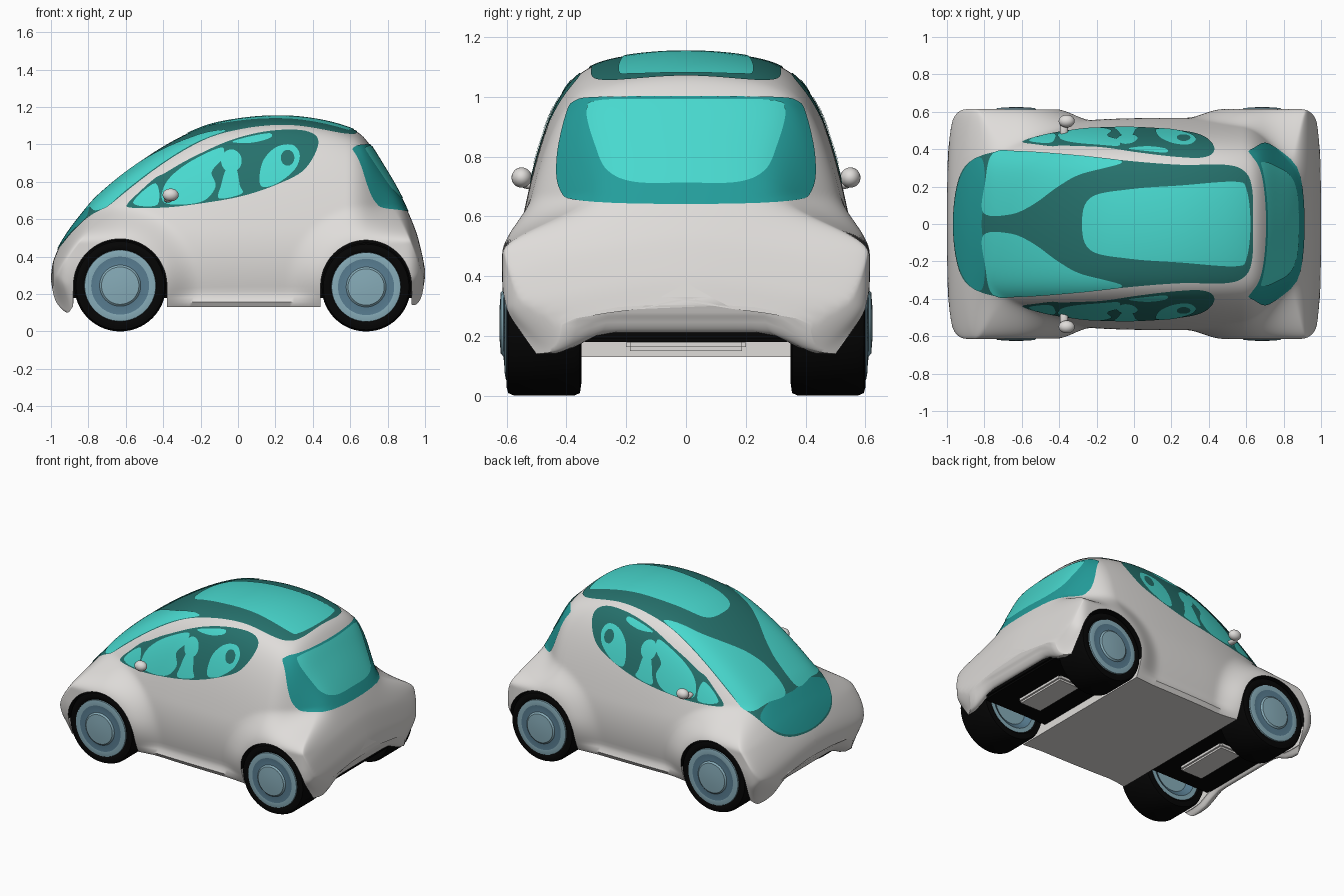
import bpy, bmesh, math
from mathutils import Vector

if "Cube" in bpy.data.objects:
    bpy.data.objects.remove(bpy.data.objects["Cube"])

def material(name, r, g, b):
    m = bpy.data.materials.new(name)
    m.diffuse_color = (r, g, b, 1)
    m.use_nodes = True
    m.node_tree.nodes["Principled BSDF"].inputs["Base Color"].default_value = m.diffuse_color
    return m

WHITE = material("body_white", .74, .72, .70)
LIGHT = material("glass_light_teal", .065, .69, .62)
MID = material("glass_mid_teal", .017, .34, .33)
DARK = material("glass_dark_teal", .019, .165, .15)
BLACK = material("tyre_black", .0015, .0015, .0015)
RIM = material("rim_light_blue", .24, .41, .48)
RIM2 = material("rim_dark_blue", .098, .205, .283)

def finish(name, bm, mats, angle=40, fix=True):
    if fix:
        bmesh.ops.recalc_face_normals(bm, faces=bm.faces)
    me = bpy.data.meshes.new(name)
    bm.to_mesh(me)
    bm.free()
    for m in mats:
        me.materials.append(m)
    ob = bpy.data.objects.new(name, me)
    bpy.context.collection.objects.link(ob)
    bpy.ops.object.select_all(action='DESELECT')
    ob.select_set(True)
    bpy.context.view_layer.objects.active = ob
    bpy.ops.object.shade_smooth_by_angle(angle=math.radians(angle))

def curve(tab, x):
    """Smooth interpolation through a table of (x, value)."""
    x = min(max(x, tab[0][0]), tab[-1][0])
    n = len(tab)
    i = next(k for k in range(n - 1) if x <= tab[k + 1][0])
    def slope(k):
        a, b = tab[max(k - 1, 0)], tab[min(k + 1, n - 1)]
        return (b[1] - a[1]) / (b[0] - a[0])
    (x0, y0), (x1, y1) = tab[i], tab[i + 1]
    h = x1 - x0
    t = (x - x0) / h
    return ((2*t**3 - 3*t*t + 1) * y0 + (t**3 - 2*t*t + t) * h * slope(i)
            + (3*t*t - 2*t**3) * y1 + (t**3 - t*t) * h * slope(i + 1))

def step(a, b, v):
    t = min(max((v - a) / (b - a), 0), 1)
    return t * t * (3 - 2 * t)

# ---- body shape: centre line, underside and half width
TOP = [(-1, .30), (-.99, .37), (-.95, .46), (-.87, .58), (-.74, .73), (-.47, .94),
       (-.2, 1.085), (.02, 1.135), (.25, 1.148), (.45, 1.125), (.62, 1.075), (.68, 1.03),
       (.76, .91), (.87, .72), (.95, .54), (.985, .41), (1, .33)]
NOSE = [(-1, .27), (-.985, .19), (-.96, .14), (-.91, .1), (-.885, .13)]
TAIL = [(.93, .14), (.96, .15), (.985, .2), (1, .29)]
ARCHES = [(-.63, .25), (.685, .243)]

def top(x):
    return curve(TOP, x)

def base(x):
    return curve(NOSE, x) if x < -.8 else curve(TAIL, x) if x > .9 else .13

def in_arch(x):
    return next((a for a in ARCHES if abs(x - a[0]) <= a[1] + .0005), None)

def under(x):
    a = in_arch(x)
    return .245 + math.sqrt(max(a[1]**2 - (x - a[0])**2, 0)) if a else base(x)

def width(x, z):
    d = top(x) - z
    if d <= 1e-6:
        return 0
    cabin = ((.37 * math.sqrt(d / .05))**-8 + (.615 * d**.2)**-8)**(-1 / 8)
    cabin *= 1 - .19 * step(.58, .86, x)
    cabin -= .55 * max(0, .55 - z)**2
    xf, xr = ARCHES[0][0], ARCHES[1][0]
    r = math.hypot(max(x - xf, 0), z - .245) if x < 0 else math.hypot(max(xr - x, 0), z - .245)
    blend = (1 - step(.23, .43, r)) * step(0, .13, d)
    fender = .615 - max(0, .38 - z)**2
    y = cabin + (fender - cabin) * blend
    y += .03 * math.exp(-((z - .15) / .03)**2) * (1 - blend)
    s = max(0, (abs(x) - .85) / .15)
    y -= .1 * step(.88, .98, abs(x)) * (1 - step(0, .16, z - base(x)))
    return y * (1 - .2 * s**4)

# ---- body: lofted sections, rows clamped to the wheel arches, black inside the arches
stations = []
for a, b, n in [(-1, -.881, 18), (-.88, -.38, 60), (-.379, .441, 44), (.442, .928, 60), (.929, 1, 18)]:
    stations += [a + (b - a) * (1 - math.cos(math.pi * k / n)) / 2 for k in range(n + 1)]
N, K = 64, 8
bm = bmesh.new()
rings = []
for x in stations:
    t, zb, z0 = top(x), under(x), base(x)
    half = []
    for i in range(N + 1):
        z = max(t - (t - z0) * (i / N)**1.8, zb)
        half.append((width(x, z), z))
    lift = min(.07, .3 * (t - zb)) if abs(x) > .88 and not in_arch(x) else 0
    for k in range(1, K + 1):
        y = half[N][0] * (1 - k / K)
        half.append((y, zb + lift * (1 - step(.25, .45, y))))
    loop = half + [(-y, z) for y, z in half[-2:0:-1]]
    rings.append([bm.verts.new((x, y, z)) for y, z in loop])
M = 2 * (N + K)
for i in range(len(rings) - 1):
    for j in range(M):
        q = (j + 1) % M
        f = bm.faces.new((rings[i][j], rings[i][q], rings[i + 1][q], rings[i + 1][j]))
        if N <= j < N + 2 * K and in_arch(stations[i]) and in_arch(stations[i + 1]):
            f.material_index = 1
bm.faces.new(rings[0])
bm.faces.new(rings[-1])
bmesh.ops.remove_doubles(bm, verts=bm.verts, dist=1e-5)
finish("car_body", bm, [WHITE, BLACK], 50)

# ---- glass: thin plates laid on the body surface
def bisect(fn, lo, hi):
    for _ in range(40):
        m = (lo + hi) / 2
        lo, hi = (m, hi) if fn(m) else (lo, m)
    return lo

def on_side(s):
    return lambda x, z: (x, s * width(x, z), z)

def on_top(x, y):
    t = top(x)
    return x, y, t - bisect(lambda d: width(x, t - d) < abs(y), 0, .5)

def on_rear(y, z):
    return bisect(lambda x: width(x, z) > abs(y), .45, 1), y, z

def rounded(pts, n=6):
    out = []
    for i in range(len(pts)):
        p = [Vector(pts[(i + k) % len(pts)]) for k in (-1, 0, 1, 2)]
        for j in range(n):
            t = j / n
            out.append(.5 * (2*p[1] + (p[2] - p[0])*t + (2*p[0] - 5*p[1] + 4*p[2] - p[3])*t*t
                             + (3*p[1] - p[0] - 3*p[2] + p[3])*t**3))
    return out

def sym(pts, axis):
    """Mirror a half outline whose first and last points lie on the centre line."""
    return pts + [((p[0], -p[1]) if axis else (-p[0], p[1])) for p in pts[-2:0:-1]]

def plate(name, pts, place, mat, off, rings=20):
    edge = rounded(pts)
    c = sum(edge, Vector((0, 0))) / len(edge)
    bm = bmesh.new()
    mid = bm.verts.new(place(*c))
    prev = None
    n = len(edge)
    for k in range(1, rings + 1):
        row = [bm.verts.new(place(*(c + (e - c) * k / rings))) for e in edge]
        for j in range(n):
            q = (j + 1) % n
            bm.faces.new((prev[j], prev[q], row[q], row[j]) if prev else (mid, row[q], row[j]))
        prev = row
    bmesh.ops.recalc_face_normals(bm, faces=bm.faces)
    bm.normal_update()
    if mid.normal.dot(mid.co - Vector((0, 0, .55))) < 0:
        bmesh.ops.reverse_faces(bm, faces=bm.faces)
        bm.normal_update()
    for v, nrm in [(v, v.normal.copy()) for v in bm.verts]:
        v.co += nrm * off
    finish(name, bm, [mat], 60, False)

def oval(cx, cz, rx, rz, n=10):
    return [(cx + rx * math.cos(a * math.tau / n), cz + rz * math.sin(a * math.tau / n)) for a in range(n)]

# windscreen and roof
plate("windscreen_and_roof_glass", sym([(-.965, 0), (-.945, .2), (-.89, .32), (-.77, .378), (-.61, .388),
      (-.29, .365), (-.02, .335), (.25, .315), (.49, .315), (.59, .28), (.63, .19), (.635, 0)], True),
      on_top, DARK, .004, 30)
plate("roof_panel", sym([(-.275, 0), (-.23, .14), (-.02, .185), (.25, .205), (.54, .225), (.6, .18), (.62, 0)],
      True), on_top, LIGHT, .0075)
plate("windscreen_base", sym([(-.96, 0), (-.938, .2), (-.885, .315), (-.81, .35), (-.79, .2), (-.81, 0)], True),
      on_top, MID, .0065)

for s, side in ((1, "left"), (-1, "right")):
    plate("windscreen_pane_" + side, [(x, s * y) for x, y in [(-.8, .06), (-.66, .05), (-.54, .1), (-.4, .2),
          (-.28, .265), (-.06, .328), (-.3, .362), (-.6, .384), (-.75, .375), (-.79, .22)]],
          on_top, LIGHT, .008)
    # side windows with the shapes seen through them
    P = on_side(s)
    plate("side_window_" + side, [(-.59, .68), (-.52, .75), (-.44, .82), (-.39, .845), (-.26, .92), (-.04, 1.02),
          (.17, 1.07), (.36, 1.07), (.43, 1.01), (.36, .87), (.22, .79), (.01, .72), (-.26, .675),
          (-.42, .66), (-.57, .66)], P, DARK, .004)
    plate("front_pane_" + side, [(-.39, .685), (-.385, .79), (-.27, .895), (-.09, .98), (-.085, .92), (-.14, .85),
          (-.12, .77), (-.2, .69)], P, LIGHT, .007, 12)
    plate("quarter_pane_" + side, [(-.56, .685), (-.44, .79), (-.43, .675)], P, LIGHT, .007, 8)
    plate("front_headrest_" + side, oval(-.035, .91, .055, .06), P, LIGHT, .007, 6)
    plate("front_seat_" + side, [(-.06, .87), (-.01, .87), (.01, .78), (.02, .735), (-.1, .71), (-.09, .78)],
          P, LIGHT, .007, 6)
    plate("upper_pane_" + side, [(-.03, 1.01), (.07, 1.04), (.17, 1.055), (.17, 1.03), (.07, 1.005)],
          P, LIGHT, .007, 6)
    plate("rear_seat_" + side, [(.12, .78), (.13, .9), (.2, .98), (.29, .995), (.33, .94), (.3, .86), (.2, .785)],
          P, LIGHT, .007, 8)
    plate("rear_seat_gap_" + side, oval(.265, .925, .036, .042), P, DARK, .0095, 6)
    # door mirrors: oval housing and stalk
    for part, c, r in (("housing", (-.36, .55, .73), (.043, .034, .034)),
                       ("stalk", (-.375, .505, .705), (.022, .05, .016))):
        bm = bmesh.new()
        bmesh.ops.create_uvsphere(bm, u_segments=24, v_segments=16, radius=1)
        for v in bm.verts:
            v.co = [c[i] * (s if i == 1 else 1) + v.co[i] * r[i] for i in range(3)]
        finish("mirror_%s_%s" % (part, side), bm, [WHITE])

# rear window
plate("rear_window", sym([(0, 1.0), (.29, .998), (.37, .985), (.4, .94), (.43, .8), (.42, .69), (.345, .65),
      (0, .64)], False), on_rear, MID, .004)
plate("rear_window_pane", sym([(0, .988), (.28, .986), (.33, .95), (.3, .83), (.26, .75), (.17, .712), (0, .71)],
      False), on_rear, LIGHT, .0075)

# ---- wheels: turned tyres and hub caps
def lathe(name, prof, centre, s, mats, idx, scale, n=56):
    bm = bmesh.new()
    rows = [[bm.verts.new((centre[0] + scale * r * math.cos(k * math.tau / n), s * (centre[1] + y),
             centre[2] + scale * r * math.sin(k * math.tau / n))) for k in range(n)] for r, y in prof]
    for i in range(len(rows) - 1):
        for k in range(n):
            q = (k + 1) % n
            bm.faces.new((rows[i][k], rows[i][q], rows[i + 1][q], rows[i + 1][k])).material_index = idx[i]
    bmesh.ops.remove_doubles(bm, verts=bm.verts, dist=1e-5)
    finish(name, bm, mats, 35)

TYRE = [(.18, .11), (.195, .122), (.215, .126), (.236, .12), (.245, .1), (.245, -.1), (.236, -.12),
        (.2, -.125), (.18, -.11)]
HUB = [(0, .15), (.05, .149), (.1, .145), (.11, .136), (.155, .132), (.16, .133), (.19, .128), (.192, .115),
       (.19, -.118), (.16, -.118), (.12, -.09), (0, -.09)]
for s, side in ((1, "left"), (-1, "right")):
    for end, x, k in (("front", -.63, 1), ("rear", .685, .97)):
        c = (x, .475, .245 * k)
        lathe("tyre_%s_%s" % (end, side), TYRE, c, s, [BLACK], [0] * 8, k)
        lathe("hub_%s_%s" % (end, side), HUB, c, s, [RIM, RIM2], [0, 0, 0, 1, 0, 0, 0, 0, 0, 1, 0], k)

# ---- underbody boxes and plates between the wheels
def box(name, lo, hi, mat):
    bm = bmesh.new()
    bmesh.ops.create_cube(bm, size=1)
    for v in bm.verts:
        v.co = [(lo[i] + hi[i]) / 2 + v.co[i] * (hi[i] - lo[i]) for i in range(3)]
    bmesh.ops.bevel(bm, geom=bm.edges[:], offset=.012, segments=2, affect='EDGES')
    finish(name, bm, [mat])

for end, x0, x1 in (("front", -.9, -.36), ("rear", .43, .94)):
    m = (x0 + x1) / 2
    box("underbody_" + end, (x0, -.35, .18), (x1, .35, .4), BLACK)
    box("arch_filler_" + end, (m - .2, -.4, .38), (m + .2, .4, .505), BLACK)
    box("underplate_" + end, (m - .09, -.2, .15), (m + .09, .2, .19), WHITE)
